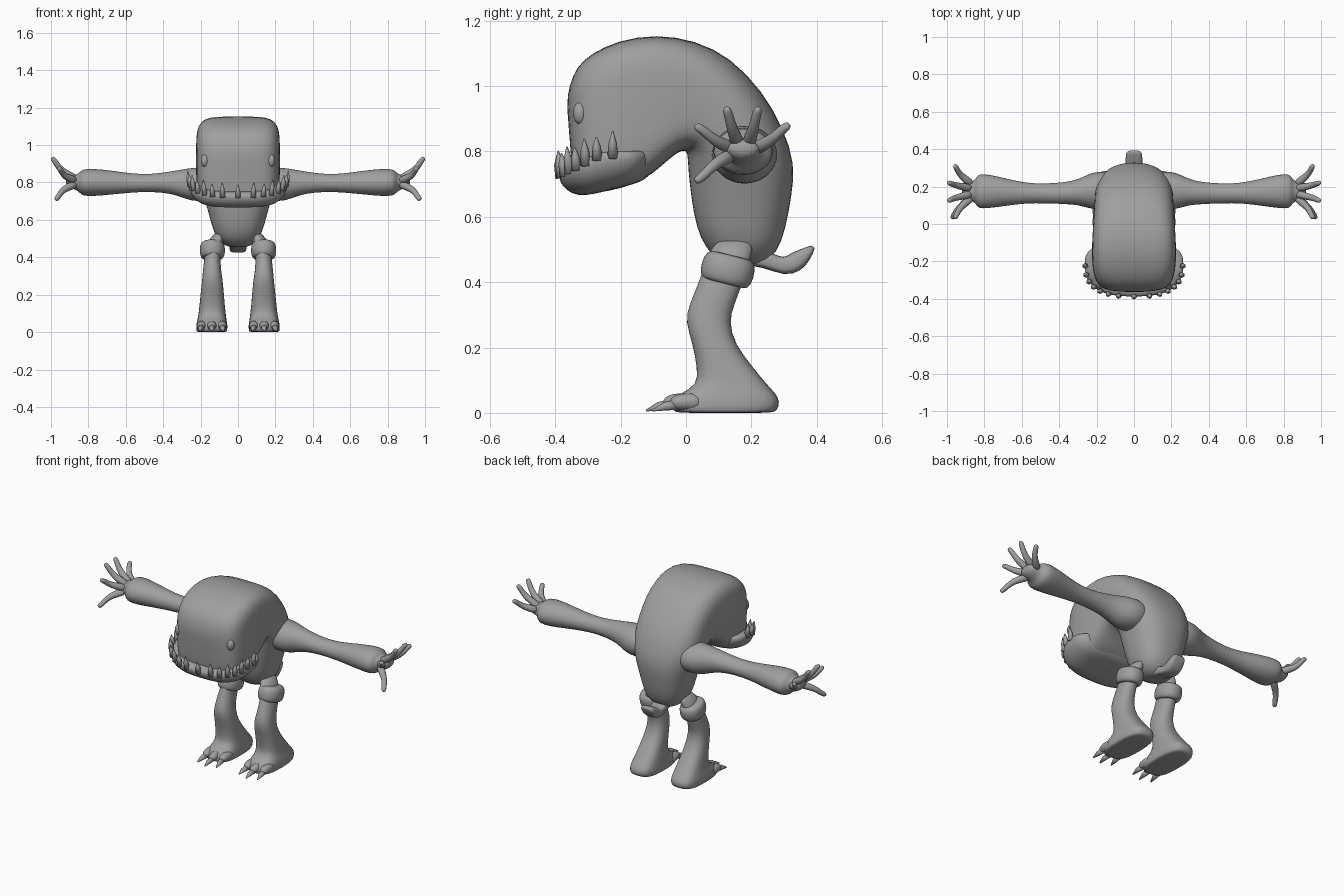
import bpy, bmesh, math
from mathutils import Vector

if "Cube" in bpy.data.objects:
    bpy.data.objects.remove(bpy.data.objects["Cube"])

skin = bpy.data.materials.new("monster grey")
skin.diffuse_color = (0.35, 0.35, 0.35, 1)
skin.use_nodes = True
skin.node_tree.nodes["Principled BSDF"].inputs["Base Color"].default_value = skin.diffuse_color


def finish(name, bm, mirror=False, subdiv=1):
    bmesh.ops.recalc_face_normals(bm, faces=bm.faces)
    me = bpy.data.meshes.new(name)
    bm.to_mesh(me)
    bm.free()
    me.materials.append(skin)
    for p in me.polygons:
        p.use_smooth = True
    ob = bpy.data.objects.new(name, me)
    bpy.context.collection.objects.link(ob)
    if mirror:
        ob.modifiers.new("mirror", 'MIRROR').use_mirror_merge = False
    if subdiv:
        ob.modifiers.new("subdiv", 'SUBSURF').levels = subdiv
        ob.modifiers["subdiv"].render_levels = subdiv
    return ob


def loft(bm, rings):
    """Skin a list of closed rings and cap both ends."""
    vs = [[bm.verts.new(p) for p in r] for r in rings]
    n = len(vs[0])
    for a, b in zip(vs, vs[1:]):
        for i in range(n):
            j = (i + 1) % n
            bm.faces.new((a[i], a[j], b[j], b[i]))
    for ring in (vs[0], vs[-1]):
        mid = sum((v.co for v in ring), Vector()) / n
        c = bm.verts.new(mid)
        for i in range(n):
            bm.faces.new((ring[i], ring[(i + 1) % n], c))


def ring(c, u, v, p=2.0, n=20):
    """Superellipse ring with half axes u and v."""
    c, u, v = Vector(c), Vector(u), Vector(v)
    out = []
    for i in range(n):
        t = 2 * math.pi * (i + 0.5) / n
        x, y = math.cos(t), math.sin(t)
        out.append(c + u * math.copysign(abs(x) ** (2 / p), x)
                   + v * math.copysign(abs(y) ** (2 / p), y))
    return out


def tube(bm, pts, radii, n=8, up=(0, 1, 0)):
    pts = [Vector(p) for p in pts]
    rings = []
    for i, p in enumerate(pts):
        d = (pts[min(i + 1, len(pts) - 1)] - pts[max(i - 1, 0)]).normalized()
        u = d.cross(Vector(up)).normalized()
        rings.append(ring(p, u * radii[i], d.cross(u) * radii[i], 2, n))
    loft(bm, rings)


# Body and head: inner y, z, outer y, z, half width, squareness
sections = [
    (.11, .46, .23, .45, .06, 2.2), (.06, .50, .28, .49, .115, 2.4),
    (.03, .57, .305, .56, .14, 2.4), (.015, .66, .325, .67, .165, 2.4),
    (.005, .75, .335, .76, .195, 2.4), (.005, .80, .30, .87, .21, 2.5),
    (-.01, .805, .235, .985, .212, 2.8), (-.035, .79, .135, 1.09, .215, 3.3),
    (-.065, .765, .03, 1.14, .22, 4), (-.12, .715, -.09, 1.16, .225, 5),
    (-.20, .685, -.21, 1.14, .226, 5), (-.28, .67, -.29, 1.10, .215, 4.5),
    (-.32, .68, -.335, 1.06, .19, 4), (-.34, .71, -.358, 1.0, .15, 3.5),
    (-.35, .76, -.365, .95, .08, 3)]
bm = bmesh.new()
loft(bm, [ring((0, (a + c) / 2, (b + d) / 2), (w, 0, 0),
               (0, (c - a) / 2, (d - b) / 2), p, 28)
          for a, b, c, d, w, p in sections])
finish("body", bm)


# Lower jaw: a bowl whose rim rises toward the cheeks
def jaw_point(t, s, k):
    x, y = math.cos(t), math.sin(t)
    x = .268 * s * math.copysign(abs(x) ** .75, x)
    y = -.21 + (.18 if y < 0 else .12) * s * math.copysign(abs(y) ** .75, y)
    rim = .735 + .065 * min(1, max(0, (y + .39) / .13))
    floor = .66 + .25 * max(0, y + .32)
    return Vector((x, y, rim * (1 - k) + floor * k))


bm = bmesh.new()
loft(bm, [[jaw_point(2 * math.pi * (i + .5) / 32, s, k) for i in range(32)]
          for s, k in ((.8, .05), (.95, -.05), (1, .1), (.98, .4),
                       (.88, .75), (.68, .97), (.4, 1.0))])
finish("jaw", bm)

# Teeth along the jaw rim
bm = bmesh.new()
for i in range(15):
    t = math.radians(-180 + 2 + 176 * i / 14)
    p = jaw_point(t, .96, 0)
    out = Vector((math.cos(t), math.sin(t), 0))
    h = .05 if i % 2 else .062
    tube(bm, [p - Vector((0, 0, .02)), p + Vector((0, 0, h * .4)) + out * .008,
              p + Vector((0, 0, h)) + out * .012], (.017, .013, .002), 6)
finish("teeth", bm, subdiv=0)

# Eyes
bm = bmesh.new()
bmesh.ops.create_uvsphere(bm, u_segments=16, v_segments=10, radius=1)
for v in bm.verts:
    v.co = Vector((.177 + v.co.x * .022, -.324 + v.co.y * .022,
                   .917 + v.co.z * .034))
finish("eye", bm, True, 0)

# Arms: x, centre y, centre z, half depth, half height
arm = [(.10, .18, .79, .09, .085), (.19, .18, .79, .108, .092),
       (.25, .175, .79, .09, .09), (.30, .17, .795, .07, .076),
       (.36, .165, .80, .06, .060), (.47, .163, .797, .053, .046),
       (.58, .165, .797, .055, .053), (.68, .17, .80, .074, .066),
       (.78, .175, .80, .093, .076), (.83, .175, .80, .095, .072),
       (.845, .175, .80, .072, .058), (.86, .175, .80, .052, .042),
       (.90, .175, .805, .055, .034), (.92, .175, .81, .04, .02)]
bm = bmesh.new()
loft(bm, [ring((x, y, z), (0, a, 0), (0, 0, b), 2, 16)
          for x, y, z, a, b in arm])
finish("arm", bm, True)

# Fingers and thumb: base y, z, then tip x, y, z
bm = bmesh.new()
for by, bz, x, y, z in ((.14, .81, .955, .035, .875), (.16, .82, .99, .125, .928),
                        (.19, .82, .99, .22, .928), (.215, .81, .955, .31, .878),
                        (.14, .79, .97, .035, .712)):
    a, b = Vector((.87, by, bz)), Vector((x, y, z))
    m = a.lerp(b, .5) + Vector((.018, 0, -.01 if z > .8 else .012))
    tube(bm, [a, m, a.lerp(b, .8) + Vector((.008, 0, 0)), b,
              b + (b - m).normalized() * .008],
         (.027, .018, .016, .015, .008), 8, (0, 0, 1) if abs(y - by) > .2 else (0, 1, 0))
finish("fingers", bm, True)

# Legs and feet: z, front y, back y, inner x, outer x, squareness
leg = [(.0, -.02, .26, .065, .215, 3), (.004, -.045, .28, .057, .224, 3),
       (.035, -.045, .29, .055, .224, 3), (.06, -.02, .275, .06, .22, 3),
       (.085, .035, .25, .063, .213, 2.8), (.14, .033, .205, .07, .207, 2.6),
       (.21, .02, .15, .075, .20, 2.4), (.28, -.003, .132, .082, .192, 2.4),
       (.33, .008, .148, .09, .188, 2.2), (.40, .04, .175, .095, .18, 2.2),
       (.47, .06, .20, .085, .17, 2), (.53, .09, .21, .06, .13, 2)]
bm = bmesh.new()
loft(bm, [ring(((c + d) / 2, (a + b) / 2, z), ((d - c) / 2, 0, 0),
               (0, (b - a) / 2, 0), p) for z, a, b, c, d, p in leg])
finish("leg", bm, True)

# Tilted cuff around each thigh
bm = bmesh.new()
axis_y = Vector((0, .96, -.24))
axis_z = Vector((0, .24, .96))
cuff = [(.7, .05), (.95, .046), (1.1, .028), (1.13, 0), (1.08, -.028),
        (.9, -.042), (.7, -.04)]
loft(bm, [ring(Vector((.137, .127, .435)) + axis_z * h, (.061 * s, 0, 0),
               axis_y * .075 * s, 2.2, 18) for s, h in cuff])
finish("thigh_cuff", bm, True)

# Toes with pointed claws
toes, claws = bmesh.new(), bmesh.new()
for x, lean, y in ((.085, -.008, -.035), (.14, 0, -.055), (.195, .01, -.035)):
    tube(toes, [(x, y + .08, .032), (x, y + .03, .035), (x, y, .031),
                (x, y - .012, .026)], (.03, .028, .024, .012), 10, (0, 0, 1))
    tube(claws, [(x, y + .01, .026), (x + lean * .5, y - .03, .020),
                 (x + lean, y - .067, .007)], (.018, .014, .003), 8, (0, 0, 1))
finish("toes", toes, True)
finish("claws", claws, True, 0)

# Tail: centre y, z, half width, half thickness, tilt in degrees
tail = [(.17, .49, .05, .04, -25), (.25, .468, .045, .024, -28),
        (.30, .445, .046, .028, 0), (.335, .46, .046, .033, 35),
        (.365, .485, .045, .022, 45), (.39, .508, .038, .008, 40)]
bm = bmesh.new()
loft(bm, [ring((0, y, z), (w, 0, 0),
               (0, -h * math.sin(math.radians(a)), h * math.cos(math.radians(a))),
               3.5, 16) for y, z, w, h, a in tail])
finish("tail", bm)
